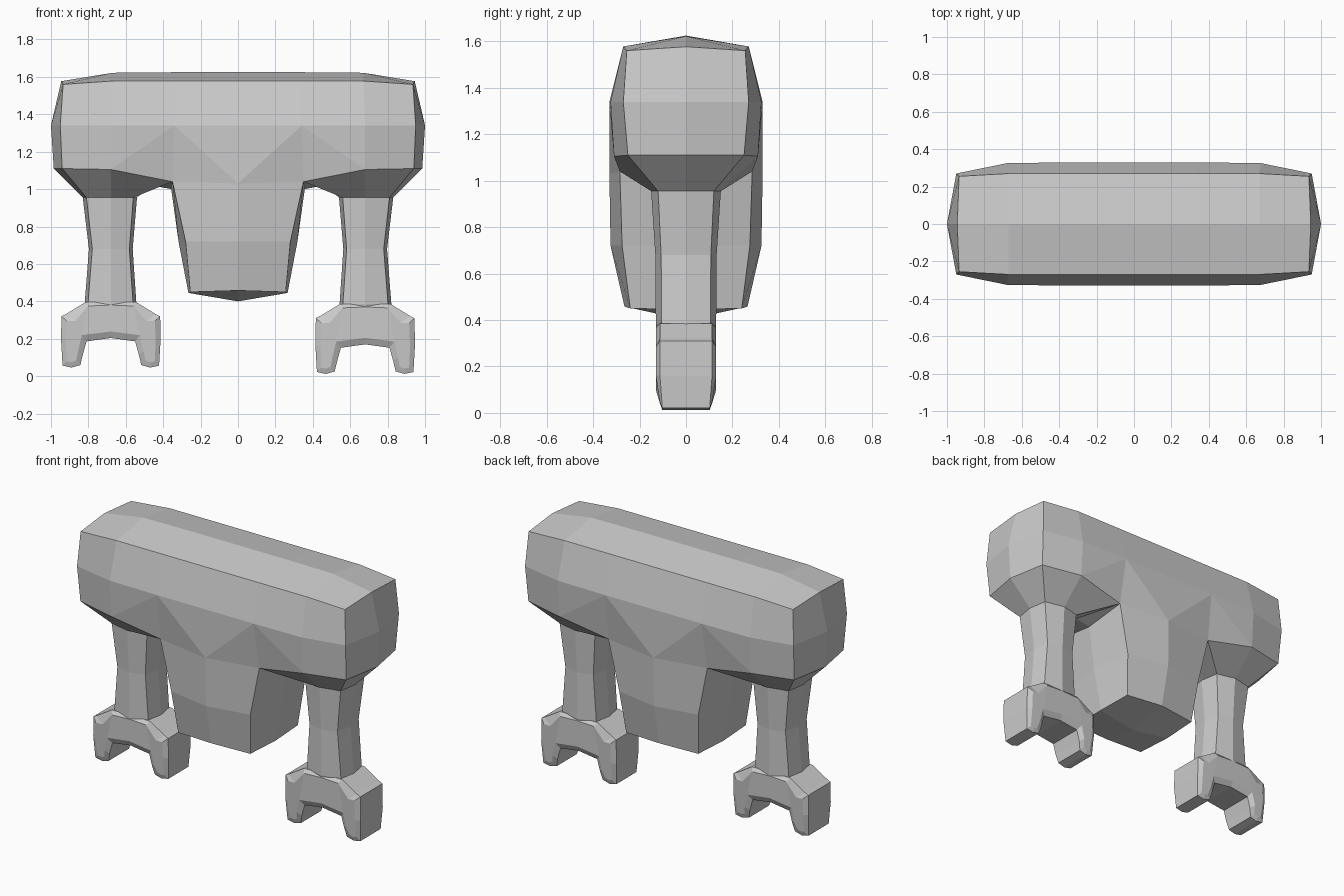
import bpy, bmesh

if "Cube" in bpy.data.objects:
    bpy.data.objects.remove(bpy.data.objects["Cube"])


def make_object(name, faces, signs=((1, 1),)):
    """Build a welded flat-shaded mesh from faces of points, copied by x/y mirror signs."""
    bm = bmesh.new()
    for sx, sy in signs:
        for f in faces:
            bm.faces.new([bm.verts.new((x * sx, y * sy, z)) for x, y, z in f])
    bmesh.ops.remove_doubles(bm, verts=bm.verts, dist=0.0005)
    bmesh.ops.recalc_face_normals(bm, faces=bm.faces)
    mesh = bpy.data.meshes.new(name)
    bm.to_mesh(mesh)
    bm.free()
    obj = bpy.data.objects.new(name, mesh)
    bpy.context.collection.objects.link(obj)
    return obj


def strip(a, b):
    """Quads between two rows of points."""
    return [[a[i], a[i + 1], b[i + 1], b[i]] for i in range(len(a) - 1)]


# Body: one quarter, rows running from x = 0 round to the end at y = 0
crown = [(0, 0, 1.625), (.34, 0, 1.625), (.67, 0, 1.622), (.945, 0, 1.577)]
rim = [(0, .27, 1.578), (.34, .27, 1.578), (.67, .27, 1.578), (.935, .255, 1.56)]
waist = [(0, .33, 1.34), (.34, .33, 1.34), (.68, .325, 1.34), (.95, .27, 1.34), (1, 0, 1.34)]
under = [(0, .33, 1.03), (.35, .285, 1.04), (.68, .31, 1.105), (.94, .25, 1.11), (.985, 0, 1.11)]
faces = strip(crown, rim) + strip(rim + [crown[-1]], waist)
# front panels are split so their creases fan out from the upper chest
faces += [[waist[0], waist[1], under[0]], [waist[1], under[1], under[0]],
          [waist[1], waist[2], under[2]], [waist[1], under[2], under[1]]]
faces += strip(waist[2:], under[2:])

# Torso hanging below the middle
pit = (.357, 0, 1.0)
chest = [under[0], under[1], pit]
belly = [(0, .325, .72), (.28, .275, .72), (.318, 0, .72)]
hem = [(0, .265, .458), (.255, .24, .45), (.265, 0, .445)]
faces += strip(chest, belly) + strip(belly, hem) + [hem + [(0, 0, .40)]]

# Funnels under the shoulders, narrowing to the arms
arm_top = [(.54, 0, .955), (.56, .12, .955), (.68, .15, .955), (.81, .12, .955), (.83, 0, .955)]
fold = (.46, 0, 1.02)
faces += [[pit, under[1], fold], [fold, under[1], arm_top[1], arm_top[0]]]
faces += strip(under[1:], arm_top[1:])
make_object("body", faces, ((1, 1), (-1, 1), (1, -1), (-1, -1)))


# Arms: eight-sided columns, slightly pinched in the middle
def half_ring(x0, x1, y, z):
    return [(x0, 0, z), (x0 + .018, y - .025, z), (.68, y, z), (x1 - .018, y - .025, z), (x1, 0, z)]


rows = [arm_top, half_ring(.563, .797, .132, .68), half_ring(.543, .82, .13, .385),
        half_ring(.56, .80, .11, .25)]
arm = strip(rows[0], rows[1]) + strip(rows[1], rows[2]) + strip(rows[2], rows[3]) + [rows[3]]
for side, s in (("left", -1), ("right", 1)):
    make_object(side + "_arm", arm, ((s, 1), (s, -1)))

# Claws: half outline (x offset from the arm centre, z) of a two-pronged fork
half = [(.137, .385), (.24, .322), (.264, .31), (.266, .16), (.258, .022),
        (.21, .012), (.163, .025), (.15, .08), (.13, .152)]
outline = [(0, .39)] + half + [(0, .17)] + [(-x, z) for x, z in reversed(half)]
# matching inner outline of the front and back faces
half_in = [(.12, .365), (.19, .285), (.235, .285), (.24, .16), (.235, .045),
           (.21, .04), (.185, .05), (.175, .10), (.155, .185)]
inner = [(0, .37)] + half_in + [(0, .205)] + [(-x, z) for x, z in reversed(half_in)]

for side, s in (("left", -1), ("right", 1)):
    def place(points, y, taper=0):
        lift = lambda z: 0 if s > 0 else (.01 if z > .25 else .034)
        return [(s * .68 + x, y - (taper if z < .08 else 0), z + lift(z)) for x, z in points]

    mid, edge, face = place(outline, 0), place(outline, .112, .01), place(inner, .13, .018)
    faces = strip(mid + mid[:1], edge + edge[:1]) + strip(edge + edge[:1], face + face[:1])
    # front plate: two prongs and the palm between them
    n = len(half)
    faces += [face[2:n + 1] + [face[1]]]
    faces += [face[n + 2:2 * n + 2]]
    faces += [[face[0], face[1], face[n], face[n + 1]],
              [face[0], face[n + 1], face[n + 2], face[2 * n + 1]]]
    make_object(side + "_claw", faces, ((1, 1), (1, -1)))
